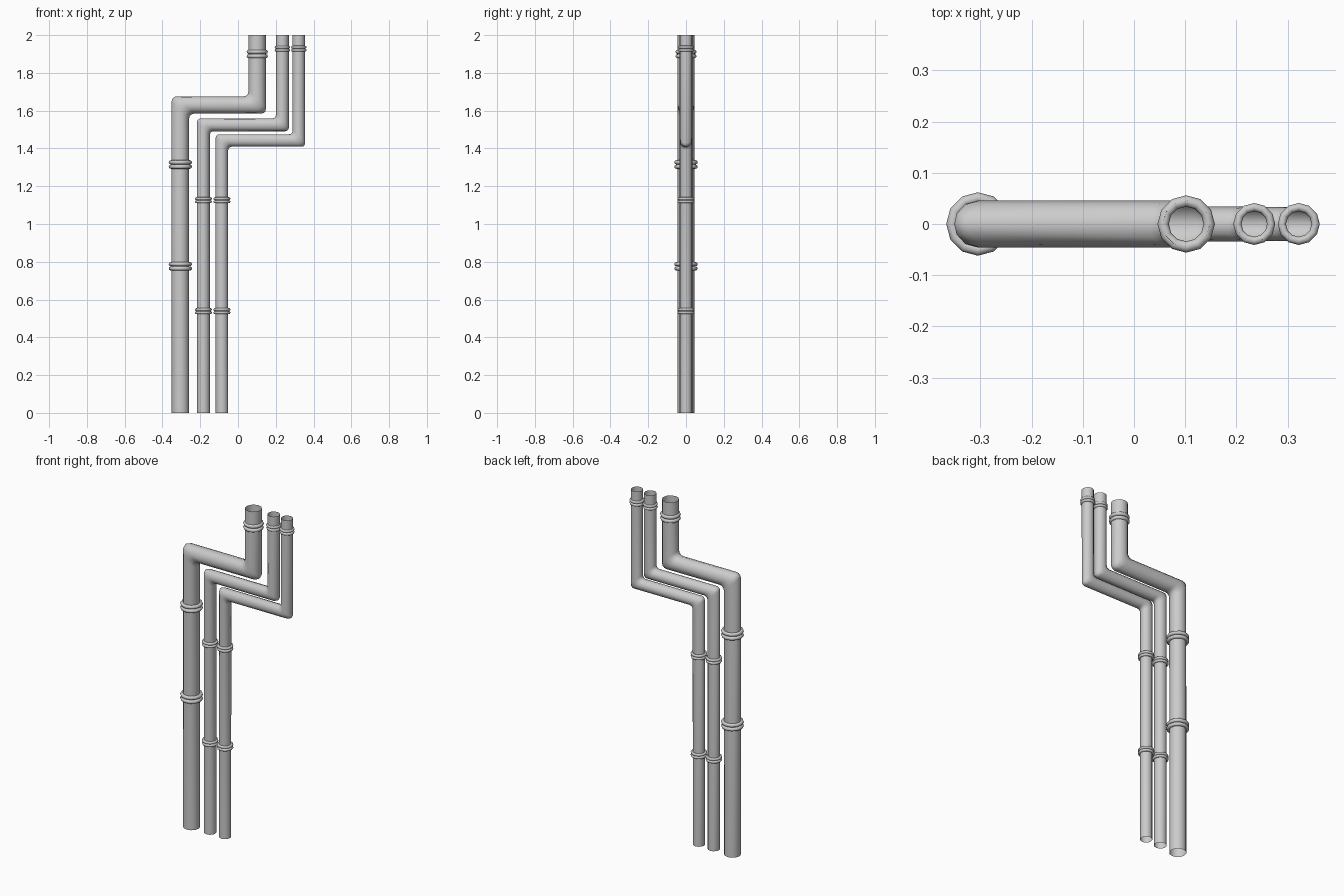
import bpy, bmesh
from math import cos, sin, pi
from mathutils import Vector

if "Cube" in bpy.data.objects:
    bpy.data.objects.remove(bpy.data.objects["Cube"])

SIDES = 12


def add_object(name, bm):
    bmesh.ops.recalc_face_normals(bm, faces=bm.faces)
    for f in bm.faces:
        f.smooth = True
    mesh = bpy.data.meshes.new(name)
    bm.to_mesh(mesh)
    bm.free()
    obj = bpy.data.objects.new(name, mesh)
    bpy.context.collection.objects.link(obj)


def pipe(name, path, r, bevel):
    """Open-ended mitred tube along an x/z path, with softened elbows."""
    bm = bmesh.new()
    pts = [Vector(p) for p in path]
    rings = []
    for i, p in enumerate(pts):
        # in-plane offset direction, stretched along the mitre at corners
        a = (p - pts[i - 1]).normalized() if i else (pts[1] - p).normalized()
        b = (pts[i + 1] - p).normalized() if i < len(pts) - 1 else a
        na, nb = Vector((a.y, -a.x)), Vector((b.y, -b.x))
        m = (na + nb) / (1 + na.dot(nb))
        ring = []
        for k in range(SIDES):
            t = 2 * pi * k / SIDES
            q = p + m * r * cos(t)
            ring.append(bm.verts.new((q.x, r * sin(t), q.y)))
        rings.append(ring)
    for r0, r1 in zip(rings, rings[1:]):
        for k in range(SIDES):
            n = (k + 1) % SIDES
            bm.faces.new((r0[k], r0[n], r1[n], r1[k]))
    elbows = [bm.edges.get((ring[k], ring[(k + 1) % SIDES]))
              for ring in rings[1:-1] for k in range(SIDES)]
    bmesh.ops.bevel(bm, geom=elbows, offset=bevel, segments=3, profile=0.5,
                    affect='EDGES', clamp_overlap=False)
    add_object(name, bm)


def ring_pair(name, x, z, outer, tube, gap):
    """Two raised clamp rings around a vertical pipe."""
    bm = bmesh.new()
    for zc in (z - gap / 2, z + gap / 2):
        grid = [[bm.verts.new(((x + (outer - tube + tube * cos(v)) * cos(u)),
                               (outer - tube + tube * cos(v)) * sin(u),
                               zc + tube * sin(v)))
                 for v in [2 * pi * j / 8 for j in range(8)]]
                for u in [2 * pi * i / SIDES for i in range(SIDES)]]
        for i in range(SIDES):
            for j in range(8):
                a, b = grid[i], grid[(i + 1) % SIDES]
                n = (j + 1) % 8
                bm.faces.new((a[j], b[j], b[n], a[n]))
    add_object(name, bm)


# name, lower x, upper x, crossing height, radius, elbow bevel,
# clamp heights (low, middle, top), lower/upper clamp radius, tube, gap
PIPES = [
    ("large_pipe", -0.305, 0.102, 1.63, 0.046, 0.025,
     (0.776, 1.315, 1.9), 0.062, 0.056, 0.011, 0.023),
    ("middle_pipe", -0.183, 0.235, 1.525, 0.034, 0.018,
     (0.539, 1.126, 1.928), 0.045, 0.041, 0.008, 0.016),
    ("small_pipe", -0.085, 0.322, 1.442, 0.033, 0.018,
     (0.539, 1.126, 1.928), 0.045, 0.041, 0.008, 0.016),
]
for name, x0, x1, zc, r, bev, heights, low_r, top_r, tube, gap in PIPES:
    pipe(name, [(x0, 0), (x0, zc), (x1, zc), (x1, 2)], r, bev)
    for label, z, x, cr in zip(("low", "middle", "top"), heights,
                               (x0, x0, x1), (low_r, low_r, top_r)):
        ring_pair(f"{name}_{label}_clamp", x, z, cr, tube, gap)
